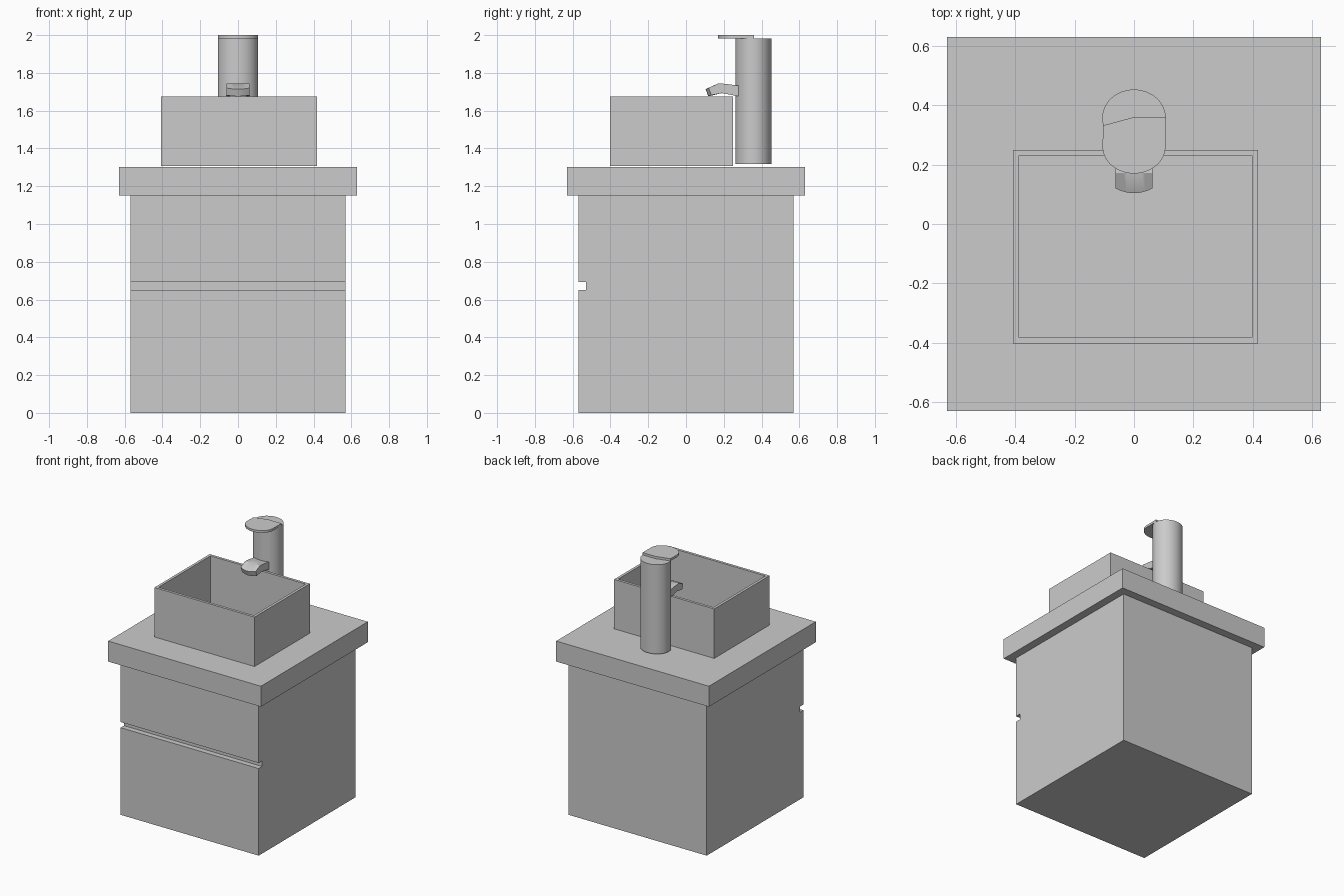
import bpy, bmesh, math

if "Cube" in bpy.data.objects:
    bpy.data.objects.remove(bpy.data.objects["Cube"])


def make(name, verts, faces, smooth=False):
    mesh = bpy.data.meshes.new(name)
    mesh.from_pydata(verts, [], faces)
    bm = bmesh.new()
    bm.from_mesh(mesh)
    bmesh.ops.recalc_face_normals(bm, faces=bm.faces)
    bm.to_mesh(mesh)
    bm.free()
    ob = bpy.data.objects.new(name, mesh)
    bpy.context.collection.objects.link(ob)
    if smooth:
        bpy.context.view_layer.objects.active = ob
        ob.select_set(True)
        bpy.ops.object.shade_smooth_by_angle(angle=math.radians(30))
        ob.select_set(False)
    return ob


def loft(name, rings, smooth=False):
    """Skin equal-length rings and cap both ends."""
    n = len(rings[0])
    verts = [v for ring in rings for v in ring]
    faces = [(k * n + i, k * n + (i + 1) % n, (k + 1) * n + (i + 1) % n, (k + 1) * n + i)
             for k in range(len(rings) - 1) for i in range(n)]
    faces += [tuple(range(n)), tuple(range((len(rings) - 1) * n, len(rings) * n))]
    return make(name, verts, faces, smooth)


def rect(x0, x1, y0, y1, z):
    return [(x0, y0, z), (x1, y0, z), (x1, y1, z), (x0, y1, z)]


def arc(cy, rx, ry, a0, a1, n):
    return [(rx * math.cos(math.radians(a0 + (a1 - a0) * i / n)),
             cy + ry * math.sin(math.radians(a0 + (a1 - a0) * i / n))) for i in range(n + 1)]


# cabinet: side profile with the drawer groove, extruded across x
profile = [(-0.57, 0), (0.57, 0), (0.57, 1.15), (-0.57, 1.15),
           (-0.57, 0.692), (-0.53, 0.692), (-0.53, 0.65), (-0.57, 0.65)]
loft("cabinet", [[(x, y, z) for y, z in profile] for x in (-0.57, 0.57)])

# countertop slab
loft("countertop", [rect(-0.63, 0.63, -0.63, 0.63, z) for z in (1.15, 1.303)])

# open basin: outside, rim, inside, floor
loft("basin", [rect(-0.408, 0.418, -0.402, 0.25, 1.306), rect(-0.408, 0.418, -0.402, 0.25, 1.675),
               rect(-0.388, 0.398, -0.382, 0.23, 1.675), rect(-0.388, 0.398, -0.382, 0.23, 1.326)])

# tap column, slightly oval
oval = arc(0.357, 0.107, 0.096, 0, 360, 48)[:-1]
loft("tap_column", [[(x, y, z) for x, y in oval] for z in (1.317, 1.983)], True)

# tap lever: thin plate with a rounded front and a kinked back edge
plate = [(0.107, 0.36), (0, 0.36), (-0.104, 0.332)] + arc(0.26, 0.106, 0.09, 180, 360, 24)
loft("tap_lever", [[(x, y, z) for x, y in plate] for z in (1.983, 2.0)], True)

# tap spout: bent side profile swept across x with a bowed tip
slices = []
for i in range(11):
    x = -0.062 + 0.124 * i / 10
    d = 0.016 * (x / 0.062) ** 2
    slices.append([(x, 0.29, 1.73), (x, 0.225, 1.74), (x, 0.172, 1.745), (x, 0.104 + d, 1.714 + d * 0.4),
                   (x, 0.118 + d, 1.676 + d * 0.4), (x, 0.19, 1.693), (x, 0.29, 1.674)])
loft("tap_spout", slices, True)
